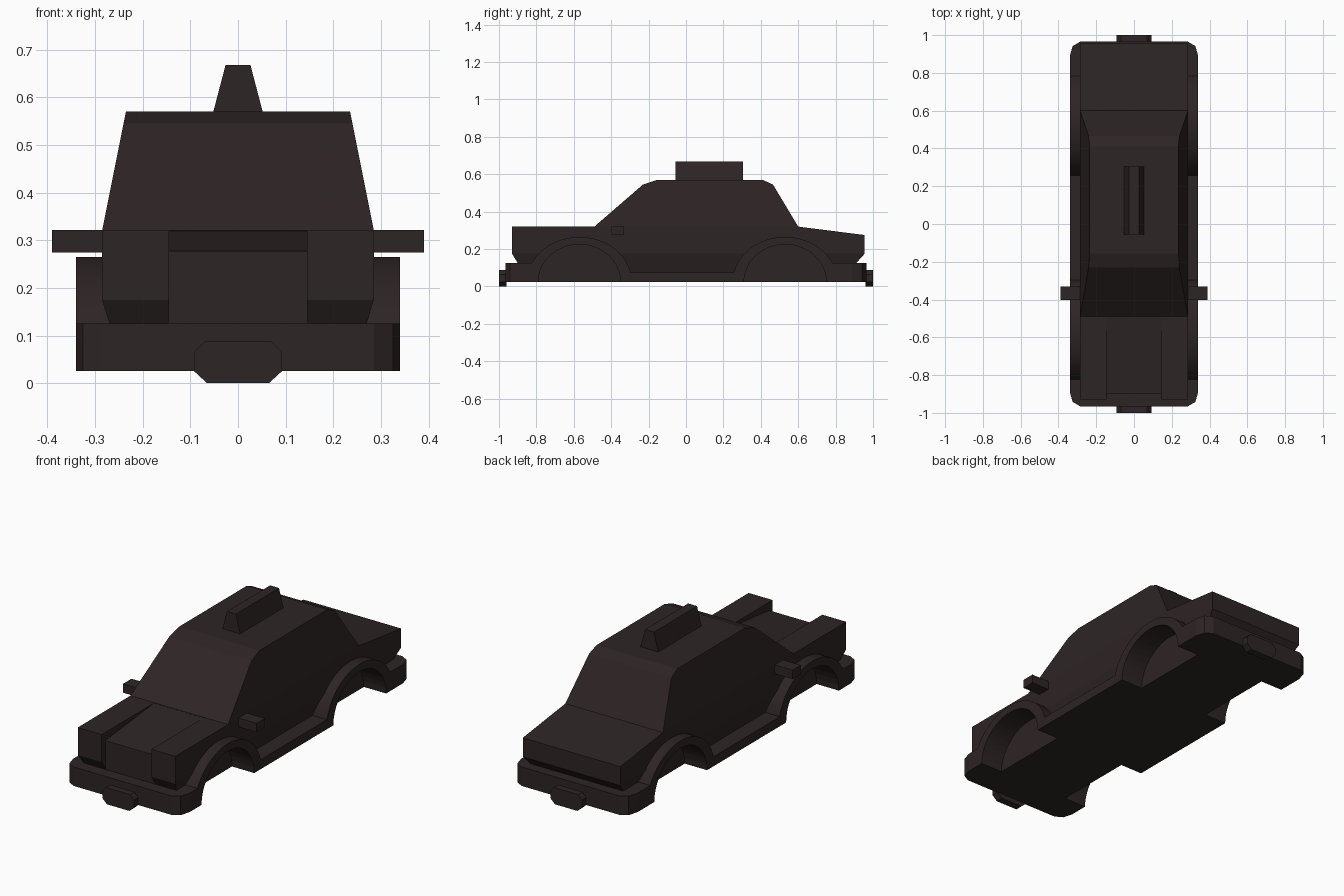
import bpy, bmesh, math

if "Cube" in bpy.data.objects:
    bpy.data.objects.remove(bpy.data.objects["Cube"])

paint = bpy.data.materials.new("dark_brown")
paint.diffuse_color = (0.027, 0.018, 0.018, 1)
paint.use_nodes = True
paint.node_tree.nodes["Principled BSDF"].inputs["Base Color"].default_value = paint.diffuse_color


def finish(bm, name):
    bmesh.ops.recalc_face_normals(bm, faces=bm.faces[:])
    me = bpy.data.meshes.new(name)
    bm.to_mesh(me)
    bm.free()
    ob = bpy.data.objects.new(name, me)
    bpy.context.collection.objects.link(ob)
    me.materials.append(paint)
    return ob


def prism_bm(pts, axis, lo, hi):
    """Extrude a 2D outline along x (y,z), y (x,z) or z (x,y)."""
    bm = bmesh.new()
    place = {"x": lambda p, d: (d, p[0], p[1]),
             "y": lambda p, d: (p[0], d, p[1]),
             "z": lambda p, d: (p[0], p[1], d)}[axis]
    a = [bm.verts.new(place(p, lo)) for p in pts]
    b = [bm.verts.new(place(p, hi)) for p in pts]
    bm.faces.new(a)
    bm.faces.new(b[::-1])
    n = len(pts)
    for i in range(n):
        bm.faces.new((a[i], a[(i + 1) % n], b[(i + 1) % n], b[i]))
    return bm


def prism(name, pts, axis, lo, hi):
    return finish(prism_bm(pts, axis, lo, hi), name)


def rect(a, b, c, d):
    return [(a, c), (b, c), (b, d), (a, d)]


def arc(cy, ry, rz, n=20, z0=0.025):
    return [(cy + ry * math.cos(math.pi * i / n), z0 + rz * math.sin(math.pi * i / n))
            for i in range(n + 1)]


def apply_mods(ob):
    bpy.context.view_layer.objects.active = ob
    for m in list(ob.modifiers):
        bpy.ops.object.modifier_apply(modifier=m.name)


def cut(ob, cutter):
    m = ob.modifiers.new("cut", "BOOLEAN")
    m.operation = "DIFFERENCE"
    m.solver = "EXACT"
    m.object = cutter


def smooth(ob):
    bpy.ops.object.select_all(action="DESELECT")
    ob.select_set(True)
    bpy.context.view_layer.objects.active = ob
    bpy.ops.object.shade_smooth_by_angle(angle=math.radians(30))


def mirrored_x(ob):
    m = ob.modifiers.new("mirror", "MIRROR")
    m.use_axis[0] = True
    apply_mods(ob)


# body: side profile, narrowed towards the roof and underneath
bm = prism_bm([(-0.93, 0.32), (-0.49, 0.32), (-0.23, 0.545), (-0.155, 0.57),
               (0.41, 0.57), (0.465, 0.545), (0.60, 0.32), (0.955, 0.275),
               (0.955, 0.175), (0.865, 0.075), (-0.87, 0.075), (-0.93, 0.175)],
              "x", -1, 1)
for z in (0.321, 0.175):
    bmesh.ops.bisect_plane(bm, geom=bm.verts[:] + bm.edges[:] + bm.faces[:], dist=1e-5,
                           plane_co=(0, 0, z), plane_no=(0, 0, 1))
for v in bm.verts:
    z = v.co.z
    v.co.x *= 0.285 - 0.2 * max(0, z - 0.321) - 0.3 * max(0, 0.175 - z)
body = finish(bm, "car_body")

# lower skirt with bumpers and clipped corners
quarter = [(0.34, 0.89), (0.325, 0.942), (0.285, 0.965)]
half = quarter + [(-x, y) for x, y in quarter[::-1]]
skirt = prism("bumper_skirt", half + [(-x, -y) for x, y in half], "z", 0.025, 0.125)

# cutters: sunken bonnet and grille, low sills, wheel wells
cutters = [prism("bonnet_cutter", [(-1.1, 0.05), (-0.90, 0.05), (-0.90, 0.277),
                                   (-0.495, 0.3195), (-0.495, 0.4), (-1.1, 0.4)],
                 "x", -0.145, 0.145)]
cut(body, cutters[0])
for s in (-1, 1):
    lo, hi = sorted((s * 0.25, s * 0.5))
    c = prism("sill_cutter", rect(-0.57, 0.53, 0.075, 0.2), "x", lo, hi)
    cut(skirt, c)
    cutters.append(c)
    for cy in (-0.57, 0.53):
        lo, hi = sorted((s * 0.21, s * 0.5))
        c = prism("well_cutter", arc(cy, 0.22, 0.2) + [(cy - 0.22, -0.1), (cy + 0.22, -0.1)],
                  "x", lo, hi)
        cut(body, c)
        cut(skirt, c)
        cutters.append(c)
apply_mods(body)
apply_mods(skirt)
for c in cutters:
    bpy.data.objects.remove(c)

# wheel arch flares
for cy, nm in ((-0.57, "front_wheel_arches"), (0.53, "rear_wheel_arches")):
    flare = prism(nm, arc(cy, 0.28, 0.24) + arc(cy, 0.22, 0.2)[::-1], "x", 0.25, 0.34)
    mirrored_x(flare)
    smooth(flare)

# wing mirrors
mirrors = prism("wing_mirrors", rect(-0.402, -0.332, 0.274, 0.321), "x", 0.27, 0.39)
mirrored_x(mirrors)

# roof sign
prism("roof_sign", [(-0.053, 0.565), (0.053, 0.565), (0.026, 0.668), (-0.026, 0.668)],
      "y", -0.055, 0.305)

# bumper plates, front and back
plate = [(0.065, 0), (0.092, 0.025), (0.092, 0.065), (0.07, 0.087)]
plate += [(-x, z) for x, z in plate[::-1]]
prism("front_plate", plate, "y", -1.0, -0.96)
prism("rear_plate", plate, "y", 0.96, 1.0)
